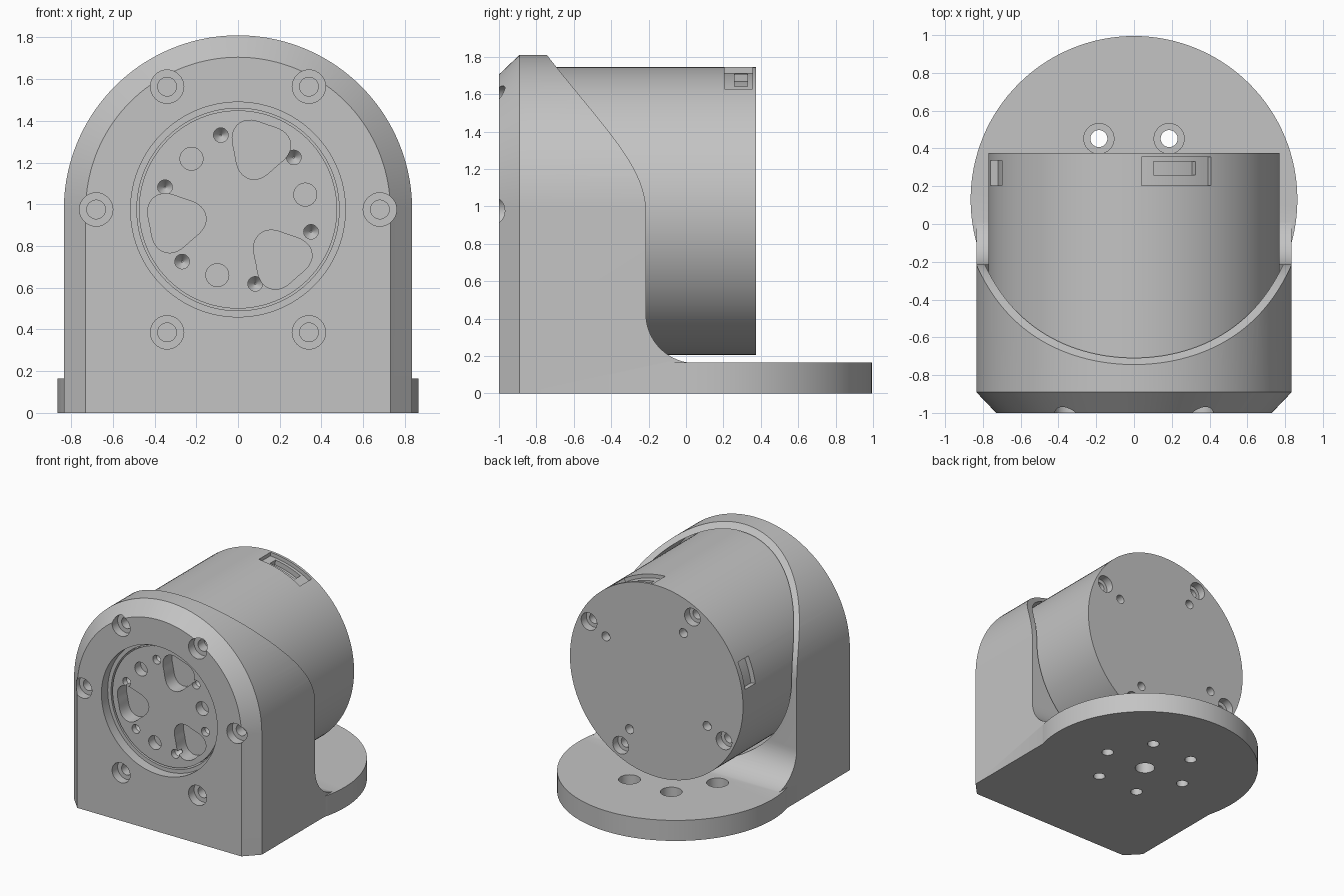
import bpy, bmesh, math
from mathutils import Vector
from mathutils.geometry import interpolate_bezier

if "Cube" in bpy.data.objects:
    bpy.data.objects.remove(bpy.data.objects["Cube"])

CZ = 0.975  # height of the actuator axis
grey = bpy.data.materials.new("machined_grey")
grey.diffuse_color = (0.55, 0.55, 0.55, 1)
grey.use_nodes = True
grey.node_tree.nodes["Principled BSDF"].inputs["Base Color"].default_value = grey.diffuse_color


def loft(name, rings):
    """Solid through matching closed rings of 3D points, capped at both ends."""
    bm = bmesh.new()
    vs = [[bm.verts.new(p) for p in ring] for ring in rings]
    n = len(vs[0])
    for a, b in zip(vs, vs[1:]):
        for i in range(n):
            j = (i + 1) % n
            bm.faces.new((a[i], a[j], b[j], b[i]))
    bm.faces.new(vs[0])
    bm.faces.new(vs[-1])
    bmesh.ops.recalc_face_normals(bm, faces=bm.faces)
    me = bpy.data.meshes.new(name)
    bm.to_mesh(me)
    bm.free()
    me.materials.append(grey)
    ob = bpy.data.objects.new(name, me)
    bpy.context.collection.objects.link(ob)
    return ob


def along_y(name, outline, y0, y1):
    return loft(name, [[(x, y, z) for x, z in outline] for y in (y0, y1)])


def turned(name, steps, a, b, axis="Y", seg=32):
    """Round part from (position, radius) steps; (a, b) is the axis location."""
    rings = []
    for t, r in steps:
        ring = []
        for i in range(seg):
            w = 2 * math.pi * i / seg
            u, v = a + r * math.cos(w), b + r * math.sin(w)
            ring.append((u, t, v) if axis == "Y" else (u, v, t))
        rings.append(ring)
    return loft(name, rings)


def polar(r, deg):
    w = math.radians(deg)
    return r * math.cos(w), CZ + r * math.sin(w)


def combine(ob, tools):
    """Apply a list of (operation, object) booleans and remove the tools."""
    for op, tool in tools:
        m = ob.modifiers.new("bool", "BOOLEAN")
        m.operation, m.object, m.solver = op, tool, "EXACT"
    dg = bpy.context.evaluated_depsgraph_get()
    me = bpy.data.meshes.new_from_object(ob.evaluated_get(dg))
    ob.modifiers.clear()
    ob.data = me
    for _, tool in tools:
        bpy.data.objects.remove(tool)


def cut(tool):
    return ("DIFFERENCE", tool)


# --- bracket: arched block with a chamfered front ---
def arch(w):
    pts = [polar(w, 180 * i / 72) for i in range(73)]
    return pts + [(-w, 0), (w, 0)]


bracket = loft("bracket", [[(x, y, z) for x, z in arch(w)]
                           for y, w in ((-1, 0.73), (-0.89, 0.835), (0.04, 0.835))])

# side silhouette: sweeping shoulder, vertical flank, fillet into the base
sweep = interpolate_bezier(Vector((-0.76, 1.83)), Vector((-0.45, 1.43)),
                           Vector((-0.214, 1.22)), Vector((-0.214, 0.97)), 28)
side = [(-1.1, -0.1), (-1.1, 1.9), (-0.79, 1.9)] + [tuple(p) for p in sweep]
for i in range(17):
    w = math.pi + math.pi / 2 * i / 16
    side.append((0.05 + 0.264 * math.cos(w), 0.425 + 0.263 * math.sin(w)))
side.append((0.05, -0.1))
side_cut = loft("side_cut", [[(x, y, z) for y, z in side] for x in (-1, 1)])

tools = [("INTERSECT", side_cut),
         ("UNION", turned("base_disc", [(0, 0.865), (0.165, 0.865)], 0, 0.13, "Z", 128)),
         # bore for the motor and stepped front opening
         cut(turned("bore", [(-0.8, 0.79), (0.6, 0.79)], 0, CZ, seg=128)),
         cut(turned("opening", [(-1.1, 0.515), (-0.92, 0.515), (-0.92, 0.485),
                                (-0.7, 0.485)], 0, CZ, seg=96)),
         cut(turned("centre_hole", [(-0.1, 0.075), (0.3, 0.075)], 0, 0.13, "Z"))]
for k in range(6):
    # counterbored bolt holes in the front face
    x, z = polar(0.68, 60 * k)
    tools.append(cut(turned("bolt", [(-1.1, 0.08), (-0.93, 0.08), (-0.93, 0.045),
                                     (-0.85, 0.045)], x, z)))
    # counterbored holes through the base
    x, z = polar(0.372, 60 * k)
    tools.append(cut(turned("base_bolt", [(-0.1, 0.045), (0.08, 0.045), (0.08, 0.08),
                                          (0.18, 0.08)], x, z - CZ + 0.13, "Z")))
combine(bracket, tools)

# --- motor body ---
motor = turned("motor_body", [(-0.795, 0.77), (0.375, 0.77)], 0, CZ, seg=128)


def slot(a0, a1, y0, y1, depth):
    n = 12
    degs = [a0 + (a1 - a0) * i / n for i in range(n + 1)]
    outline = [polar(0.85, d) for d in degs] + [polar(0.77 - depth, d) for d in reversed(degs)]
    return along_y("slot", outline, y0, y1)


tools = [cut(slot(58, 87, 0.205, 0.355, 0.03)),
         cut(slot(64, 82, 0.26, 0.33, 0.07)),
         cut(slot(155, 171, 0.205, 0.335, 0.04))]
for k in range(4):
    # rear screws and dowel holes
    x, z = polar(0.68, 28 + 90 * k)
    tools.append(cut(turned("rear_screw", [(0.5, 0.07), (0.31, 0.07), (0.31, 0.04),
                                           (0.25, 0.04)], x, z)))
    x, z = polar(0.51, 28 + 90 * k)
    tools.append(cut(turned("rear_dowel", [(0.5, 0.036), (0.3, 0.036)], x, z, seg=24)))
combine(motor, tools)

# --- output hub seen through the front opening ---
hub = turned("output_hub", [(-0.915, 0.475), (-0.78, 0.475)], 0, CZ, seg=96)
tools = []
for k in range(3):
    # rounded three-lobed pockets
    turn = 71 + 120 * k
    px, pz = polar(0.31, turn)
    blob = []
    for i in range(48):
        w = 2 * math.pi * i / 48
        r = 0.136 + 0.017 * math.cos(3 * (w - math.radians(turn + 180)))
        blob.append((px + r * math.cos(w), pz + r * math.sin(w)))
    tools.append(cut(along_y("pocket", blob, -1, -0.80)))
    # plain round holes
    x, z = polar(0.33, 12.5 + 120 * k)
    tools.append(cut(turned("hub_hole", [(-1, 0.055), (-0.84, 0.055)], x, z)))
for k in range(6):
    # drilled holes with conical bottoms
    x, z = polar(0.366, 43 + 60 * k)
    tools.append(cut(turned("hub_screw", [(-1, 0.035), (-0.87, 0.035), (-0.83, 0.004)],
                            x, z, seg=24)))
combine(hub, tools)

# --- smooth round surfaces, keep machined edges sharp ---
for ob in (bracket, motor, hub):
    bpy.ops.object.select_all(action="DESELECT")
    ob.select_set(True)
    bpy.context.view_layer.objects.active = ob
    bpy.ops.object.shade_smooth_by_angle(angle=math.radians(25))
